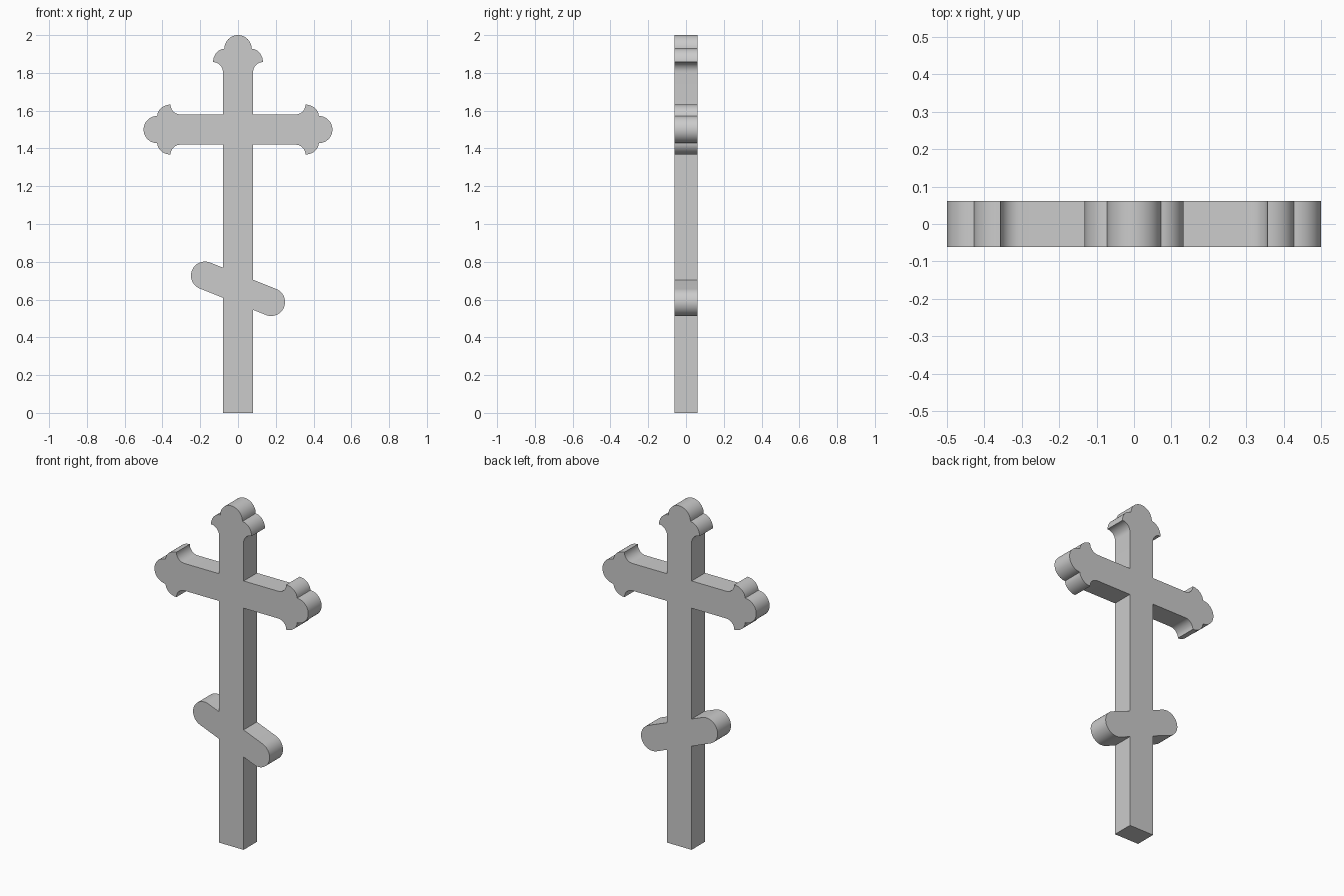
import bpy, bmesh, math
from mathutils import Vector

if "Cube" in bpy.data.objects:
    bpy.data.objects.remove(bpy.data.objects["Cube"])

HALF_W, HALF_D = 0.08, 0.062
ARM_Z, TOP_Z, REACH = 1.5, 2.0, 0.5
FOOT_Z, FOOT_X, FOOT_R, SLOPE = 0.657, 0.175, 0.074, 0.4


def arc(cx, cy, rx, ry, a0, a1, n):
    return [(cx + rx * math.cos(math.radians(a0 + (a1 - a0) * i / n)),
             cy + ry * math.sin(math.radians(a0 + (a1 - a0) * i / n)))
            for i in range(n + 1)]


def finial(tip, angle):
    # Trefoil end: centre lobe, side lobe and concave neck, mirrored
    half = arc(-0.072, 0, 0.072, 0.072, 0, 90, 14)
    half += arc(-0.143, 0.069, 0.071, 0.063, 3, 90, 12)
    half += arc(-0.195, 0.132, 0.052, 0.052, 0, -90, 10)
    pts = [(u, -v) for u, v in reversed(half)] + half[1:]
    c, s = math.cos(math.radians(angle)), math.sin(math.radians(angle))
    return [(tip[0] + u * c - v * s, tip[1] + u * s + v * c) for u, v in pts]


def foot_end():
    # Right half of the slanted footrest, from the post and back to it
    tilt = math.degrees(math.atan(SLOPE))
    rise = FOOT_R / math.cos(math.radians(tilt))
    mid = FOOT_Z - SLOPE * HALF_W
    cap = arc(FOOT_X, FOOT_Z - SLOPE * FOOT_X, FOOT_R, FOOT_R,
              -90 - tilt, 90 - tilt, 28)
    return [(HALF_W, mid - rise)] + cap + [(HALF_W, mid + rise)]


# Outline of post, footrest, arms and top, counterclockwise from the front
foot = foot_end()
outline = [(HALF_W, 0)] + foot
outline += [(HALF_W, ARM_Z - HALF_W)] + finial((REACH, ARM_Z), 0)
outline += [(HALF_W, ARM_Z + HALF_W)] + finial((0, TOP_Z), 90)
outline += [(-HALF_W, ARM_Z + HALF_W)] + finial((-REACH, ARM_Z), 180)
outline += [(-HALF_W, ARM_Z - HALF_W)]
outline += [(-x, 2 * FOOT_Z - z) for x, z in foot] + [(-HALF_W, 0)]

# Extrude the front face through the thickness
bm = bmesh.new()
front = bm.faces.new([bm.verts.new((x, -HALF_D, z)) for x, z in outline])
ext = bmesh.ops.extrude_face_region(bm, geom=[front], use_keep_orig=True)
moved = [g for g in ext["geom"] if isinstance(g, bmesh.types.BMVert)]
bmesh.ops.translate(bm, verts=moved, vec=Vector((0, 2 * HALF_D, 0)))
bmesh.ops.remove_doubles(bm, verts=bm.verts, dist=1e-5)
bmesh.ops.recalc_face_normals(bm, faces=bm.faces)
mesh = bpy.data.meshes.new("three_bar_cross")
bm.to_mesh(mesh)
bm.free()

cross = bpy.data.objects.new("three_bar_cross", mesh)
bpy.context.collection.objects.link(cross)
bpy.context.view_layer.objects.active = cross
cross.select_set(True)
bpy.ops.object.shade_smooth_by_angle(angle=math.radians(30))
